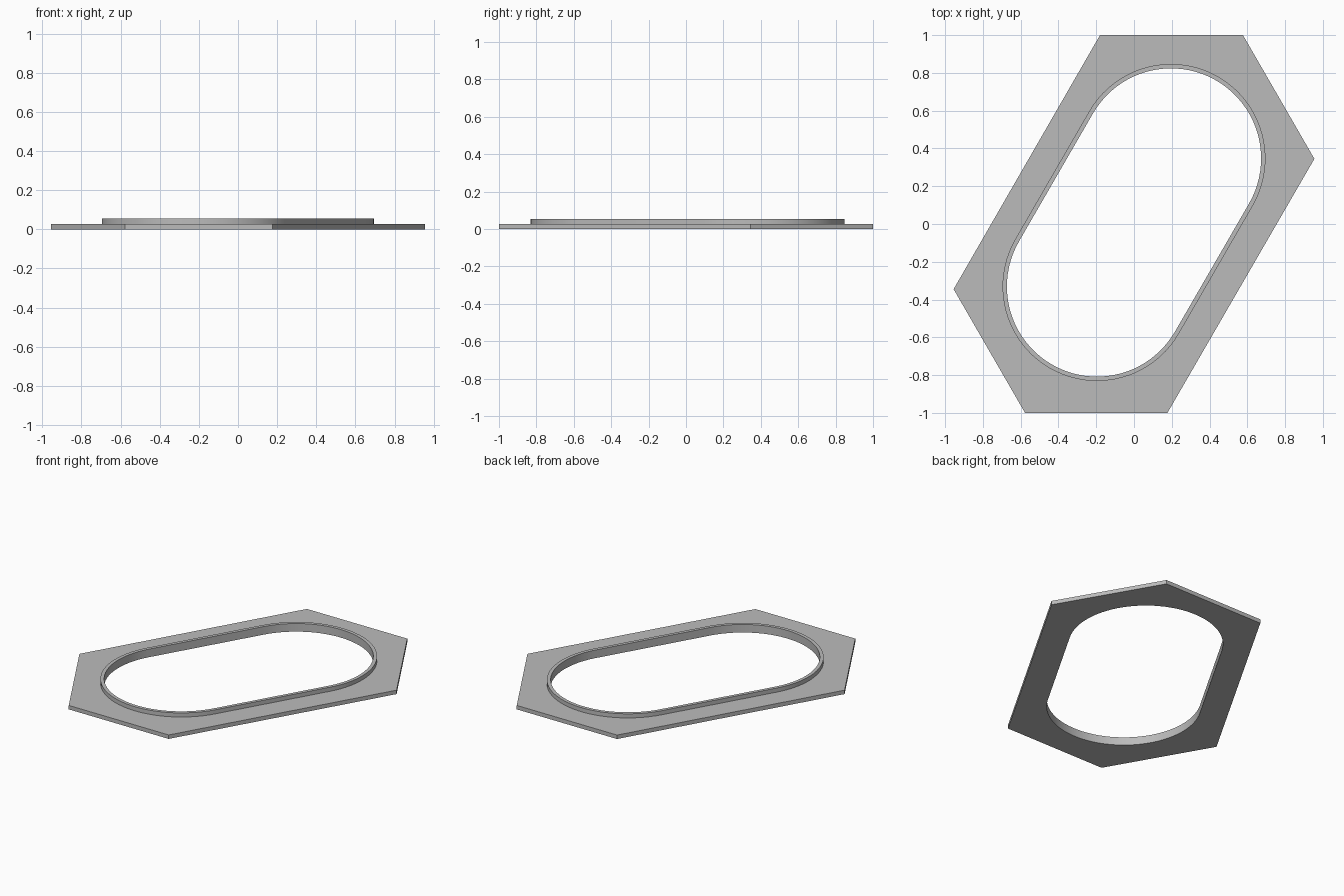
import bpy, bmesh, math

if "Cube" in bpy.data.objects:
    bpy.data.objects.remove(bpy.data.objects["Cube"])

PLATE_TOP, RIM_TOP = 0.027, 0.055
OUTER_R, INNER_R = 0.50, 0.477
ARC_STEPS = 40

grey = bpy.data.materials.new("plain grey")
grey.diffuse_color = (0.5, 0.5, 0.5, 1)
grey.use_nodes = True
grey.node_tree.nodes["Principled BSDF"].inputs["Base Color"].default_value = grey.diffuse_color

HEX = [(0.955, 0.345), (0.577, 1), (-0.18, 1),
       (-0.955, -0.345), (-0.577, -1), (0.177, -1)]


def slot(radius):
    """Slanted slot outline: two half circles joined by straight sides."""
    pts = []
    for cx, cy, start in ((0.196, 0.347, -30), (-0.196, -0.331, 150)):
        for i in range(ARC_STEPS + 1):
            a = math.radians(start + 180 * i / ARC_STEPS)
            pts.append((cx + radius * math.cos(a), cy + radius * math.sin(a)))
    return pts


bm = bmesh.new()


def loop(points, z):
    verts = [bm.verts.new((x, y, z)) for x, y in points]
    for i, v in enumerate(verts):
        bm.edges.new((v, verts[(i + 1) % len(verts)]))
    return verts


def loop_edges(verts):
    return [bm.edges.get((v, verts[(i + 1) % len(verts)])) for i, v in enumerate(verts)]


def wall(a, b):
    n = len(a)
    for i in range(n):
        j = (i + 1) % n
        bm.faces.new((a[i], a[j], b[j], b[i]))


# Outlines of the plate, the rim and the opening
hex_low, hex_high = loop(HEX, 0), loop(HEX, PLATE_TOP)
rim_low, rim_high = loop(slot(OUTER_R), PLATE_TOP), loop(slot(OUTER_R), RIM_TOP)
hole_low, hole_high = loop(slot(INNER_R), 0), loop(slot(INNER_R), RIM_TOP)

# Flat plate faces around the opening
for outer, inner in ((hex_high, rim_low), (hex_low, hole_low)):
    bmesh.ops.triangle_fill(bm, use_beauty=True,
                            edges=loop_edges(outer) + loop_edges(inner))

# Plate edge, rim outside, rim top and opening wall
wall(hex_low, hex_high)
wall(rim_low, rim_high)
wall(rim_high, hole_high)
wall(hole_high, hole_low)
bmesh.ops.recalc_face_normals(bm, faces=bm.faces[:])

mesh = bpy.data.meshes.new("rimmed_plate")
bm.to_mesh(mesh)
bm.free()
mesh.materials.append(grey)
plate = bpy.data.objects.new("rimmed_plate", mesh)
bpy.context.collection.objects.link(plate)
bpy.context.view_layer.objects.active = plate
plate.select_set(True)
bpy.ops.object.shade_smooth_by_angle(angle=math.radians(30))
